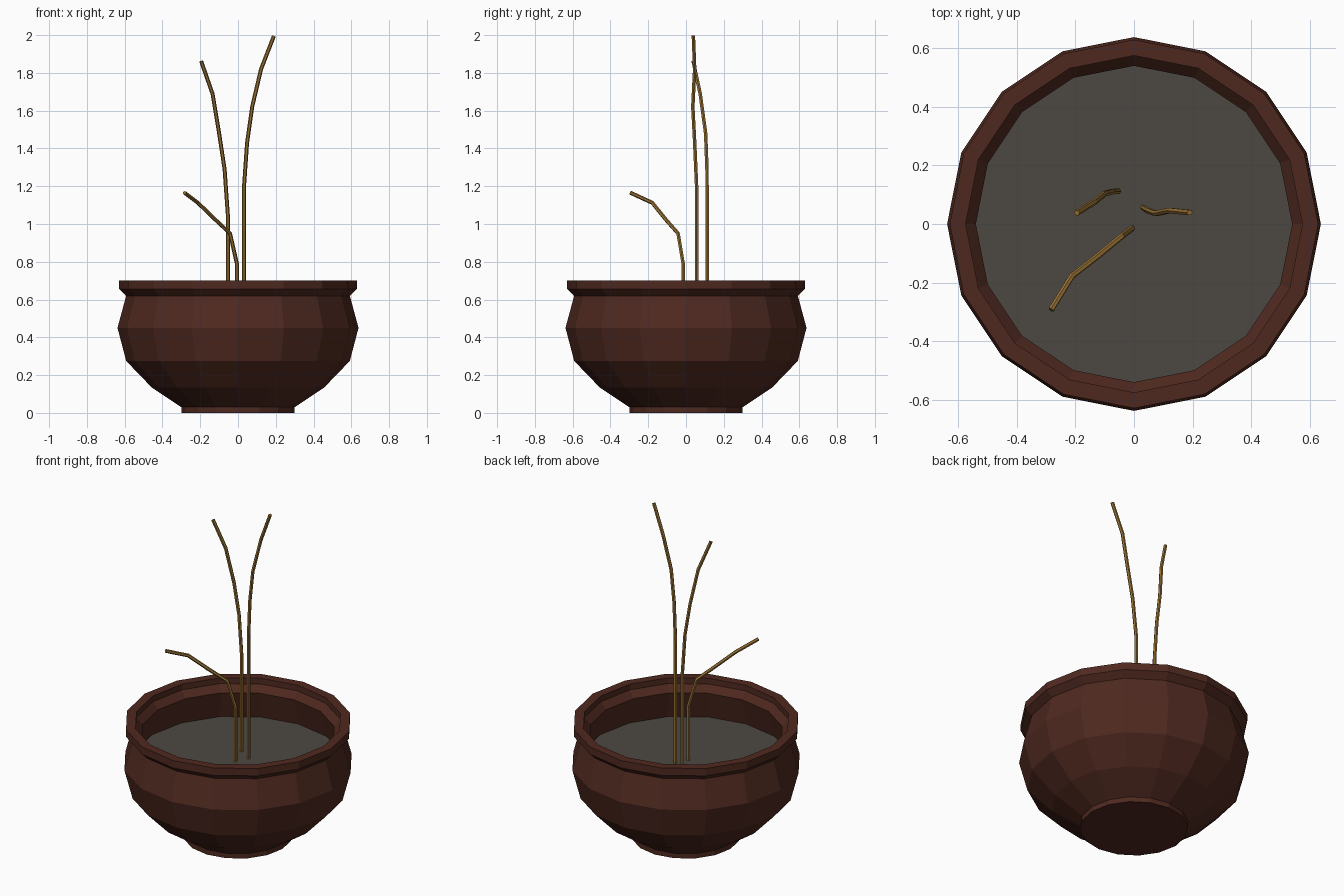
import bpy, bmesh, math

if "Cube" in bpy.data.objects:
    bpy.data.objects.remove(bpy.data.objects["Cube"])

SIDES = 16
SOIL_Z = 0.46


def material(name, rgb):
    m = bpy.data.materials.new(name)
    m.diffuse_color = (*rgb, 1)
    m.use_nodes = True
    m.node_tree.nodes["Principled BSDF"].inputs["Base Color"].default_value = m.diffuse_color
    return m


def lathe(name, profile, mat):
    """Spin (radius, z) points round z; both ends are closed with a flat disc."""
    bm = bmesh.new()
    rings = []
    for r, z in profile:
        rings.append([bm.verts.new((r * math.cos(2 * math.pi * i / SIDES),
                                    r * math.sin(2 * math.pi * i / SIDES), z))
                      for i in range(SIDES)])
    for a, b in zip(rings, rings[1:]):
        for i in range(SIDES):
            j = (i + 1) % SIDES
            bm.faces.new((a[i], a[j], b[j], b[i]))
    bm.faces.new(rings[0])
    bm.faces.new(rings[-1])
    bmesh.ops.recalc_face_normals(bm, faces=bm.faces)
    me = bpy.data.meshes.new(name)
    bm.to_mesh(me)
    bm.free()
    me.materials.append(mat)
    ob = bpy.data.objects.new(name, me)
    bpy.context.collection.objects.link(ob)
    return ob


def stem(name, points, mat):
    """Thin faceted tube along a polyline."""
    cu = bpy.data.curves.new(name, 'CURVE')
    cu.dimensions = '3D'
    cu.bevel_depth = 0.0105
    cu.bevel_resolution = 1
    cu.use_fill_caps = True
    sp = cu.splines.new('POLY')
    sp.points.add(len(points) - 1)
    for p, co in zip(sp.points, points):
        p.co = (*co, 1)
    sp.use_smooth = False
    cu.materials.append(mat)
    ob = bpy.data.objects.new(name, cu)
    bpy.context.collection.objects.link(ob)
    return ob


clay = material("clay", (0.078, 0.022, 0.014))
earth = material("earth", (0.073, 0.064, 0.054))
wood = material("wood", (0.31, 0.165, 0.035))

# Pot: foot, belly, flared rim, then back down the inner wall
lathe("pot", [(0.30, 0), (0.30, 0.03), (0.457, 0.135), (0.592, 0.275),
              (0.638, 0.45), (0.592, 0.62), (0.629, 0.655), (0.629, 0.70),
              (0.575, 0.70), (0.575, 0.665), (0.54, 0.625), (0.585, 0.45),
              (0.54, 0.29), (0.42, 0.165), (0.27, 0.06)], clay)

# Soil disc
lathe("soil", [(0.575, SOIL_Z - 0.02), (0.583, SOIL_Z)], earth)

# Three bare stems
stem("right_stem", [(0.032, 0.056, SOIL_Z), (0.032, 0.056, 1.20),
                    (0.048, 0.046, 1.43), (0.075, 0.036, 1.62),
                    (0.122, 0.046, 1.82), (0.19, 0.039, 1.995)], wood)
stem("left_stem", [(-0.054, 0.112, SOIL_Z), (-0.054, 0.112, 1.05),
                   (-0.071, 0.111, 1.29), (-0.10, 0.104, 1.48),
                   (-0.135, 0.075, 1.69), (-0.195, 0.038, 1.862)], wood)
stem("short_stem", [(-0.006, -0.015, SOIL_Z), (-0.006, -0.015, 0.79),
                    (-0.042, -0.042, 0.95), (-0.122, -0.108, 1.025),
                    (-0.212, -0.178, 1.112), (-0.283, -0.293, 1.165)], wood)
